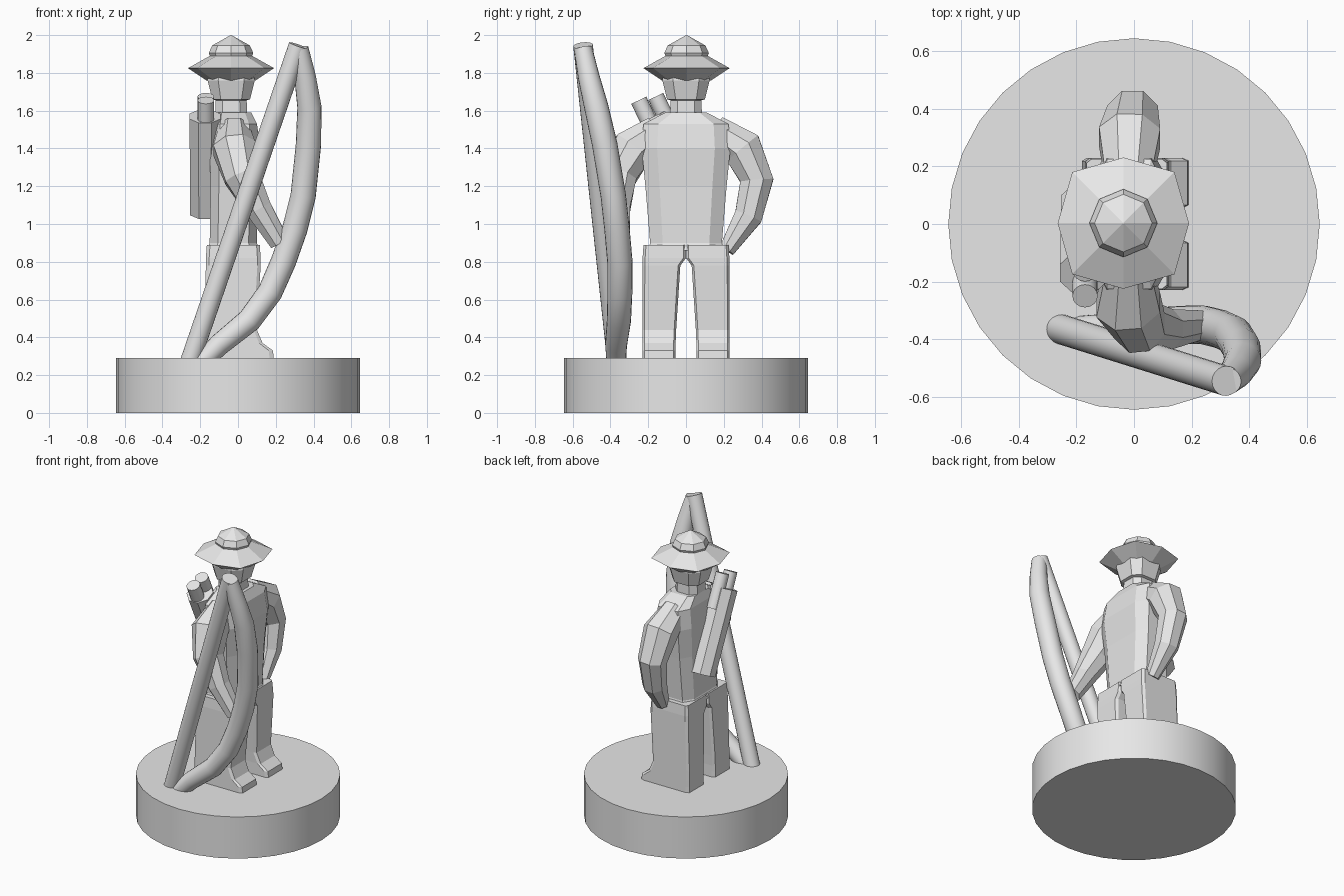
import bpy
from math import cos, sin, tau
from mathutils import Vector

cube = bpy.data.objects.get("Cube")
if cube:
    bpy.data.objects.remove(cube, do_unlink=True)

grey = bpy.data.materials.new("plain grey")
grey.use_nodes = True
grey.diffuse_color = (0.8, 0.8, 0.8, 1)
grey.node_tree.nodes["Principled BSDF"].inputs["Base Color"].default_value = grey.diffuse_color


def skin(name, rings, smooth=False):
    """Join equal rings of points into a capped solid."""
    n = len(rings[0])
    faces = [list(range(n))[::-1], [(len(rings) - 1) * n + i for i in range(n)]]
    for r in range(len(rings) - 1):
        for i in range(n):
            a, b = r * n + i, r * n + (i + 1) % n
            faces.append([a, b, b + n, a + n])
    mesh = bpy.data.meshes.new(name)
    mesh.from_pydata([p for ring in rings for p in ring], [], faces)
    mesh.validate()
    mesh.materials.append(grey)
    obj = bpy.data.objects.new(name, mesh)
    bpy.context.collection.objects.link(obj)
    if smooth:
        bpy.ops.object.select_all(action="DESELECT")
        obj.select_set(True)
        bpy.context.view_layer.objects.active = obj
        bpy.ops.object.shade_smooth_by_angle()
    return obj


def chamfered(name, levels, k):
    """Stack chamfered rectangles given as (z, x0, x1, y0, y1)."""
    corner = [(1, -k), (1, k), (k, 1), (-k, 1), (-1, k), (-1, -k), (-k, -1), (k, -1)]
    rings = []
    for z, x0, x1, y0, y1 in levels:
        cx, cy, rx, ry = (x0 + x1) / 2, (y0 + y1) / 2, (x1 - x0) / 2, (y1 - y0) / 2
        rings.append([(cx + rx * u, cy + ry * v, z) for u, v in corner])
    return skin(name, rings)


def tube(name, path, sides, smooth=False, turn=0.0):
    """Sweep a polygon along points given as (x, y, z, radius)."""
    pts = [Vector(p[:3]) for p in path]
    rings = []
    for i, p in enumerate(pts):
        t = (pts[min(i + 1, len(pts) - 1)] - pts[max(i - 1, 0)]).normalized()
        u = (Vector((1, 0, 0)) - t * t.x).normalized()
        v = t.cross(u)
        angles = [tau * (s + turn) / sides for s in range(sides)]
        rings.append([p + path[i][3] * (u * cos(a) + v * sin(a)) for a in angles])
    return skin(name, rings, smooth)


# Round stand
def circle(z, r, n=32):
    return [(r * cos(tau * i / n), r * sin(tau * i / n), z) for i in range(n)]


skin("stand", [circle(0, 0.645), circle(0.29, 0.645)], True)

# Legs with shoes, mirrored across the body
leg = [(0.28, -0.18, 0.19, 0.055, 0.23), (0.33, -0.18, 0.185, 0.055, 0.23),
       (0.37, -0.18, 0.13, 0.055, 0.23), (0.44, -0.18, 0.10, 0.052, 0.23),
       (0.78, -0.17, 0.12, 0.03, 0.23), (0.82, -0.17, 0.12, 0.0, 0.23),
       (0.89, -0.165, 0.115, 0.0, 0.225)]
chamfered("left_leg", leg, 0.88)
chamfered("right_leg", [(z, a, b, -d, -c) for z, a, b, c, d in leg], 0.88)

# Torso, neck and head
chamfered("torso", [(z, a, b, -w, w) for z, a, b, w in (
    (0.86, -0.165, 0.115, 0.2), (0.9, -0.15, 0.10, 0.19), (1.2, -0.145, 0.105, 0.215),
    (1.4, -0.15, 0.12, 0.235), (1.53, -0.135, 0.10, 0.225), (1.59, -0.12, 0.07, 0.11))], 0.65)
chamfered("head", [(z, -0.036 - r, -0.036 + r, -r, r) for z, r in (
    (1.55, 0.085), (1.655, 0.082), (1.66, 0.1), (1.76, 0.125), (1.8, 0.12))], 0.55)

# Hat with a drooping brim and pointed crown
hat = []
for z, r, corner in ((1.76, 0.13, 1.0), (1.825, 0.228, 1.1), (1.89, 0.112, 1.0),
                     (1.905, 0.118, 1.0), (1.945, 0.1, 1.0), (2.0, 0.002, 1.0)):
    hat.append([(-0.037 + r * (corner if i % 2 else 1) * cos(tau * i / 8),
                 0.003 + r * (corner if i % 2 else 1) * sin(tau * i / 8), z) for i in range(8)])
skin("hat", hat)

# Arms: one bent to the hip, one reaching for the bow
tube("left_arm", [(-0.02, 0.15, 1.5, 0.085), (-0.015, 0.3, 1.4, 0.115), (-0.005, 0.375, 1.23, 0.095),
                  (0.01, 0.33, 1.04, 0.08), (0.03, 0.215, 0.86, 0.045)], 8, turn=0.5)
tube("right_arm", [(-0.02, -0.15, 1.5, 0.085), (-0.02, -0.28, 1.4, 0.12), (0.02, -0.355, 1.25, 0.1),
                   (0.11, -0.365, 1.08, 0.075), (0.22, -0.35, 0.9, 0.055)], 8, turn=0.5)

# Bow: thick string and curved limb
tube("bow_string", [(-0.255, -0.365, 0.27, 0.052), (0.32, -0.545, 1.945, 0.052)], 20, True)
tube("bow_limb", [(-0.2, -0.37, 0.26, 0.05), (-0.1, -0.37, 0.36, 0.058), (0.06, -0.355, 0.49, 0.064),
                  (0.17, -0.35, 0.64, 0.066), (0.24, -0.35, 0.8, 0.067), (0.3, -0.365, 0.97, 0.067),
                  (0.345, -0.385, 1.15, 0.067), (0.373, -0.43, 1.42, 0.067),
                  (0.378, -0.475, 1.62, 0.064), (0.355, -0.515, 1.78, 0.057),
                  (0.325, -0.545, 1.93, 0.048)], 20, True)

# Quiver across the back, with two arrows
tube("quiver", [(-0.175, 0.07, 1.06, 0.085), (-0.175, -0.17, 1.57, 0.088)], 8, turn=0.5)
for name, y, z in (("outer_arrow", -0.25, 1.655), ("inner_arrow", -0.16, 1.675)):
    tube(name, [(-0.17, y + 0.1, z - 0.21, 0.044), (-0.17, y, z, 0.044)], 16, True)
